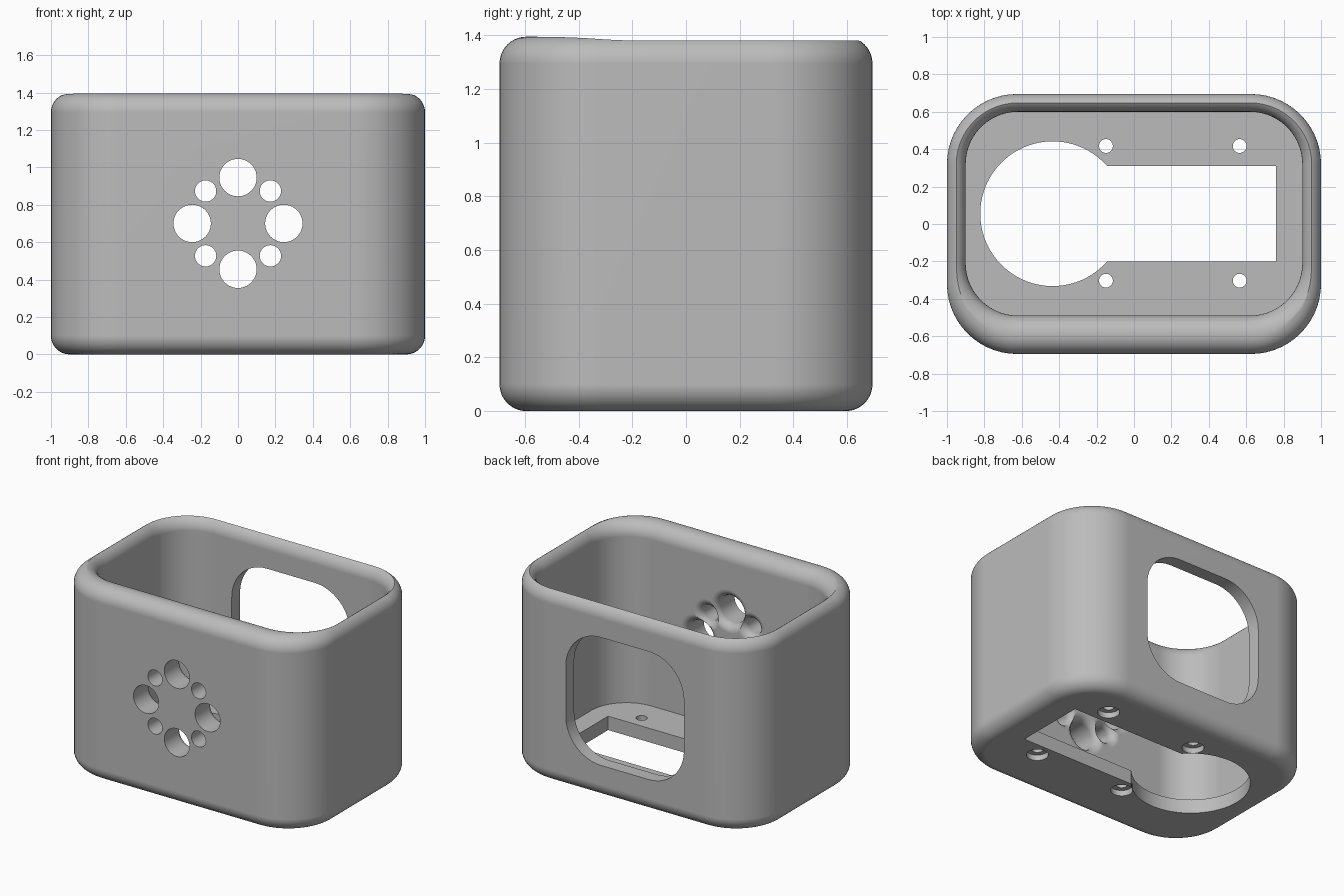
import bpy, bmesh, math

if "Cube" in bpy.data.objects:
    bpy.data.objects.remove(bpy.data.objects["Cube"])

W, D, H = 1.0, 0.695, 1.395   # half width, half depth, height
FILLET = 0.1
FLOOR = 0.1

grey = bpy.data.materials.new("plain_grey")
grey.diffuse_color = (0.5, 0.5, 0.5, 1)
grey.use_nodes = True
grey.node_tree.nodes["Principled BSDF"].inputs["Base Color"].default_value = grey.diffuse_color


def rounded_rect(x0, x1, y0, y1, r, grow=0.0, n=14):
    """Outline of a rounded rectangle, offset outwards by grow."""
    pts = []
    corners = [(x1 - r, y1 - r), (x0 + r, y1 - r), (x0 + r, y0 + r), (x1 - r, y0 + r)]
    for k, (cx, cy) in enumerate(corners):
        for i in range(n + 1):
            a = math.pi / 2 * (k + i / n)
            pts.append((cx + (r + grow) * math.cos(a), cy + (r + grow) * math.sin(a)))
    return pts


def circle(cx, cy, r, n=48):
    return [(cx + r * math.cos(2 * math.pi * i / n),
             cy + r * math.sin(2 * math.pi * i / n)) for i in range(n)]


def loft(name, rings, axis="z"):
    """Solid through (outline, level) rings stacked along an axis."""
    bm = bmesh.new()
    rows = []
    for outline, w in rings:
        rows.append([bm.verts.new((u, v, w) if axis == "z" else (u, w, v)) for u, v in outline])
    n = len(rows[0])
    for a, b in zip(rows, rows[1:]):
        for i in range(n):
            j = (i + 1) % n
            bm.faces.new((a[i], a[j], b[j], b[i]))
    bm.faces.new(rows[0][::-1])
    bm.faces.new(rows[-1])
    bmesh.ops.recalc_face_normals(bm, faces=bm.faces)
    mesh = bpy.data.meshes.new(name)
    bm.to_mesh(mesh)
    bm.free()
    mesh.materials.append(grey)
    obj = bpy.data.objects.new(name, mesh)
    bpy.context.collection.objects.link(obj)
    return obj


def cut(target, cutter):
    cutter.hide_render = True
    mod = target.modifiers.new("cut", "BOOLEAN")
    mod.operation, mod.solver, mod.object = "DIFFERENCE", "EXACT", cutter
    bpy.context.view_layer.objects.active = target
    bpy.ops.object.modifier_apply(modifier=mod.name)
    bpy.data.objects.remove(cutter)


arc = [math.pi / 2 * i / 10 for i in range(11)]

# Outer body with rounded top and bottom edges
body = [(-FILLET * (1 - math.sin(t)), FILLET * (1 - math.cos(t))) for t in arc]
body += [(g, H - z) for g, z in reversed(body)]
housing = loft("housing", [(rounded_rect(-W, W, -D, D, 0.375, g), z) for g, z in body])

# Inner cavity, flared at the rim; the front wall is twice as thick
flare = [(0, FLOOR)] + [(FILLET * (1 - math.cos(t)), H - FILLET + FILLET * math.sin(t)) for t in arc]
flare.append((FILLET, H + 0.1))
cut(housing, loft("cavity", [(rounded_rect(-0.9, 0.9, -0.49, 0.6, 0.28, g), z) for g, z in flare]))

# Floor opening: round hole joined to a rectangular slot
cx, cy, r = -0.435, 0.055, 0.387
a0, a1 = math.asin((0.31 - cy) / r), 2 * math.pi - math.asin((cy + 0.2) / r)
keyhole = [(cx + r * math.cos(a0 + (a1 - a0) * i / 56),
            cy + r * math.sin(a0 + (a1 - a0) * i / 56)) for i in range(57)]
keyhole += [(0.76, -0.2), (0.76, 0.31)]
cut(housing, loft("floor_opening", [(keyhole, -0.1), (keyhole, 0.2)]))

# Counterbored screw holes in the floor
for x in (-0.15, 0.565):
    for y in (-0.303, 0.417):
        cut(housing, loft("screw_hole", [(circle(x, y, rad, 32), z) for rad, z in
                          ((0.072, -0.05), (0.072, 0.04), (0.037, 0.04), (0.037, 0.2))]))

# Large rounded window in the back wall
window = rounded_rect(-0.47, 0.47, 0.24, 1.16, 0.28)
cut(housing, loft("back_window", [(window, 0.5), (window, 0.9)], "y"))

# Ring of front holes, rounded over on the inside
F = 0.055
for k in range(8):
    a = k * math.pi / 4
    rad = 0.1 if k % 2 == 0 else 0.057
    x, z = 0.245 * math.cos(a), 0.7 + 0.245 * math.sin(a)
    prof = [(rad, -0.8)] + [(rad + F * (1 - math.cos(t)), -0.49 - F + F * math.sin(t)) for t in arc[::2]]
    prof.append((rad + F, -0.4))
    cut(housing, loft("front_hole", [(circle(x, z, q, 40), y) for q, y in prof], "y"))

# Smooth shading with crisp edges
bpy.ops.object.select_all(action="DESELECT")
housing.select_set(True)
bpy.context.view_layer.objects.active = housing
bpy.ops.object.shade_smooth_by_angle(angle=math.radians(30))
wn = housing.modifiers.new("weighted_normals", "WEIGHTED_NORMAL")
wn.keep_sharp = True
